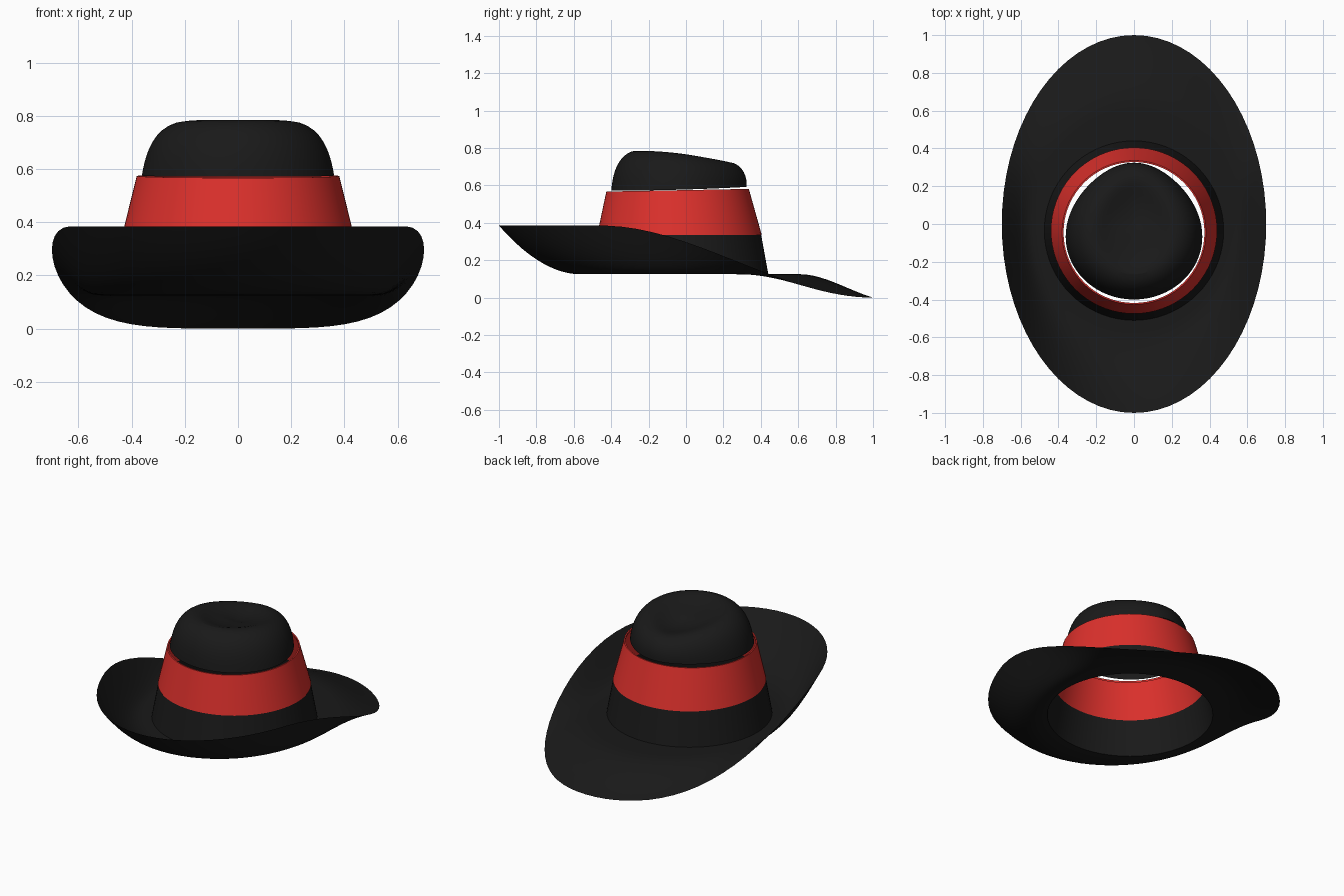
import bpy
import bmesh
from math import sin, cos, pi, radians

if "Cube" in bpy.data.objects:
    bpy.data.objects.remove(bpy.data.objects["Cube"])

N = 72
ANGLES = [2 * pi * i / N for i in range(N)]


def material(name, rgb):
    m = bpy.data.materials.new(name)
    m.diffuse_color = (*rgb, 1)
    m.use_nodes = True
    m.node_tree.nodes["Principled BSDF"].inputs["Base Color"].default_value = m.diffuse_color
    return m


def loft(name, rings, mat, tip=None):
    """Skin a list of closed rings; an optional tip point closes the last one."""
    bm = bmesh.new()
    vs = [[bm.verts.new(p) for p in ring] for ring in rings]
    for a, b in zip(vs, vs[1:]):
        for i in range(N):
            j = (i + 1) % N
            bm.faces.new((a[i], a[j], b[j], b[i]))
    if tip:
        t = bm.verts.new(tip)
        for i in range(N):
            bm.faces.new((vs[-1][i], vs[-1][(i + 1) % N], t))
    me = bpy.data.meshes.new(name)
    bm.to_mesh(me)
    bm.free()
    me.materials.append(mat)
    me.shade_smooth()
    me.set_sharp_from_angle(angle=radians(35))
    ob = bpy.data.objects.new(name, me)
    bpy.context.collection.objects.link(ob)
    return ob


def smooth(u):
    u = max(0, min(1, u))
    return u * u * (3 - 2 * u)


def circle(r, yc, z, tilt=0):
    return [(r * cos(a), yc + r * sin(a), z + tilt * sin(a)) for a in ANGLES]


black = material("black_felt", (0.01, 0.01, 0.01))
red = material("red_ribbon", (0.72, 0.03, 0.025))

# Brim: oval sheet, curled up at the front and sides, drooping at the back
BASE = 0.125


def brim_ring(t):
    ring = []
    for a in ANGLES:
        c, s = cos(a), sin(a)
        rim = 0.385 * smooth((1 - s) / 1.45)
        front = max(0, (t - 0.12) / 0.88) ** 1.9
        back = smooth((t - 0.3) / 0.9) / smooth(0.7 / 0.9)
        f = front + (back - front) * (1 + s) / 2
        x = c * (0.475 + (0.70 - 0.475) * t)
        y = (1 - t) * (-0.035 + 0.475 * s) + t * s
        ring.append((x, y, BASE + (rim - BASE) * f))
    return ring


rings = [brim_ring(1 - i / 16) for i in range(17)]
# Lower crown wall rises from the brim to the band
rings.append(circle(0.436, -0.035, 0.34))
loft("brim", rings, black)

# Band: tapered ribbon with a thin top lip
loft("hat_band", [circle(0.440, -0.035, 0.335),
                  circle(0.381, -0.045, 0.574, 0.007),
                  circle(0.373, -0.045, 0.574, 0.007),
                  circle(0.374, -0.045, 0.562, 0.007)], red)

# Crown top: y front, y back, half width, z front, z back
CROWN = [(-0.400, 0.325, 0.362, 0.572, 0.592),
         (-0.395, 0.325, 0.354, 0.62, 0.63),
         (-0.382, 0.312, 0.337, 0.68, 0.67),
         (-0.355, 0.288, 0.308, 0.735, 0.703),
         (-0.315, 0.255, 0.265, 0.775, 0.722),
         (-0.265, 0.215, 0.215, 0.790, 0.726),
         (-0.220, 0.165, 0.170, 0.775, 0.715),
         (-0.170, 0.100, 0.125, 0.755, 0.705),
         (-0.100, 0.020, 0.060, 0.740, 0.710)]


def crown_ring(yf, yb, w, zf, zb):
    yc = yf + (yb - yf) * 0.46
    ring = []
    for a in ANGLES:
        c, s = cos(a), sin(a)
        y = yc + s * ((yb - yc) if s > 0 else (yc - yf))
        x = w * c * (1 - 0.16 * max(0, s) ** 2)   # egg shape narrows to the back
        u = (y - yf) / (yb - yf)
        ring.append((x, y, zf + (zb - zf) * u * u))
    return ring


crown = loft("crown_top", [crown_ring(*r) for r in CROWN], black, (0, -0.04, 0.728))
sub = crown.modifiers.new("smooth", "SUBSURF")
sub.levels = sub.render_levels = 1
